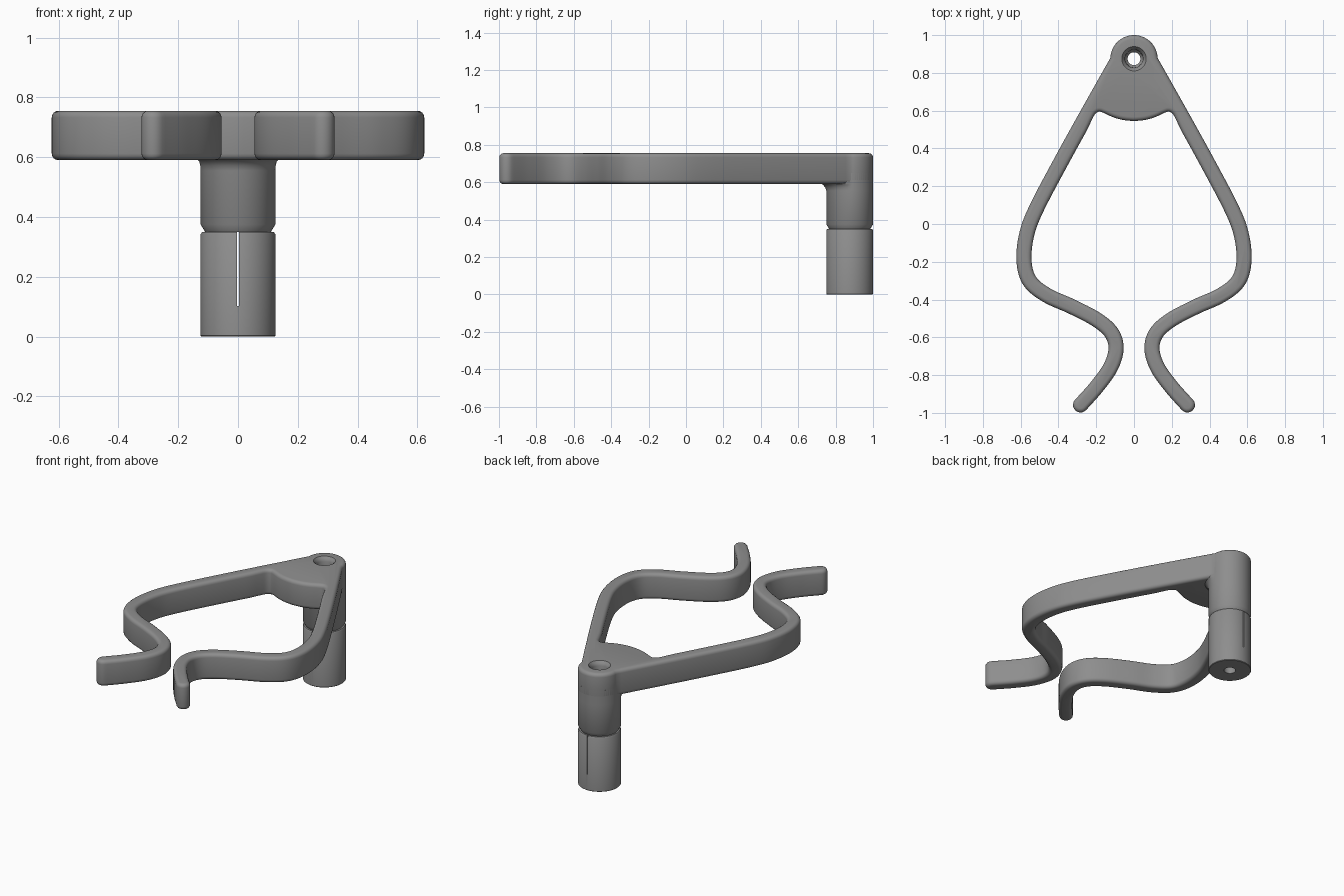
import bpy, bmesh, math
from mathutils import Vector

if "Cube" in bpy.data.objects:
    bpy.data.objects.remove(bpy.data.objects["Cube"])

POST_Y, POST_R = 0.875, 0.125
Z0, Z1 = 0.59, 0.755          # bracket underside and top
HALF = 0.04                   # half thickness of an arm

grey = bpy.data.materials.new("mid_grey")
grey.diffuse_color = (0.27, 0.27, 0.27, 1)
grey.use_nodes = True
grey.node_tree.nodes["Principled BSDF"].inputs["Base Color"].default_value = grey.diffuse_color


def finish(name, bm):
    bmesh.ops.recalc_face_normals(bm, faces=bm.faces[:])
    me = bpy.data.meshes.new(name)
    bm.to_mesh(me)
    bm.free()
    me.materials.append(grey)
    ob = bpy.data.objects.new(name, me)
    bpy.context.collection.objects.link(ob)
    return ob


def smooth(ob, angle=35):
    bpy.ops.object.select_all(action='DESELECT')
    ob.select_set(True)
    bpy.context.view_layer.objects.active = ob
    bpy.ops.object.shade_smooth_by_angle(angle=math.radians(angle))


def cut(ob, cutter):
    mod = ob.modifiers.new("cut", 'BOOLEAN')
    mod.operation, mod.solver, mod.object = 'DIFFERENCE', 'EXACT', cutter
    bpy.context.view_layer.update()
    deps = bpy.context.evaluated_depsgraph_get()
    me = bpy.data.meshes.new_from_object(ob.evaluated_get(deps))
    ob.modifiers.clear()
    ob.data = me
    bpy.data.objects.remove(cutter)


def lathe(name, profile, closed=True, seg=64):
    """Turn (radius, z, front flare) points about the post axis."""
    bm = bmesh.new()
    rings = []
    for r, z, flare in profile:
        ring = []
        for i in range(seg):
            a = 2 * math.pi * i / seg
            rr = r + flare * max(0.0, -math.sin(a)) ** 0.5
            ring.append(bm.verts.new((rr * math.cos(a), POST_Y + rr * math.sin(a), z)))
        rings.append(ring)
    n = len(rings)
    for k in range(n if closed else n - 1):
        a, b = rings[k], rings[(k + 1) % n]
        for i in range(seg):
            j = (i + 1) % seg
            bm.faces.new((a[i], a[j], b[j], b[i]))
    if not closed:
        bm.faces.new(rings[0])
        bm.faces.new(rings[-1])
    return finish(name, bm)


def spline(pts, steps=8):
    """Catmull-Rom curve through the points."""
    p = [Vector(q) for q in pts]
    p = [2 * p[0] - p[1]] + p + [2 * p[-1] - p[-2]]
    out = []
    for i in range(1, len(p) - 2):
        a, b, c, d = p[i - 1:i + 3]
        for s in range(steps):
            t = s / steps
            out.append(0.5 * (2 * b + (c - a) * t + (2 * a - 5 * b + 4 * c - d) * t ** 2
                              + (3 * b - a - 3 * c + d) * t ** 3))
    return out + [p[-2]]


# Right half of the bracket outline: post arc, outer arm, round tip, inner arm, web edge
centre = spline([(0.09, 0.86), (0.208, 0.651), (0.367, 0.365), (0.515, 0.085),
                 (0.569, -0.06), (0.582, -0.2), (0.55, -0.305), (0.46, -0.378),
                 (0.33, -0.437), (0.2, -0.505), (0.12, -0.575), (0.095, -0.66),
                 (0.125, -0.76), (0.2, -0.865), (0.283, -0.958)])
normals = []
for i in range(len(centre)):
    t = (centre[min(i + 1, len(centre) - 1)] - centre[max(i - 1, 0)]).normalized()
    normals.append(Vector((-t.y, t.x)))
half = [Vector((POST_R * math.cos(a), POST_Y + POST_R * math.sin(a)))
        for a in (math.radians(90 - 82 * i / 16) for i in range(17))]
half += [c + n * HALF for c, n in zip(centre, normals)]
tip, n = centre[-1], normals[-1]
t = Vector((n.y, -n.x))
half += [tip + HALF * (n * math.cos(a) + t * math.sin(a))
         for a in (math.pi * i / 10 for i in range(1, 10))]
inner = [c - n * HALF for c, n in zip(centre, normals)]
half += [p for p in reversed(inner) if p.y < 0.5]
half += spline([(0.238, 0.52), (0.222, 0.553), (0.206, 0.582), (0.185, 0.595),
                (0.16, 0.588), (0.115, 0.567), (0.06, 0.551), (0, 0.545)], 3)
outline = half + [Vector((-p.x, p.y)) for p in reversed(half[1:-1])]

# Bracket: two arms and web in one rounded slab
bm = bmesh.new()
base = bm.faces.new([bm.verts.new((p.x, p.y, Z0)) for p in outline])
ext = bmesh.ops.extrude_face_region(bm, geom=[base], use_keep_orig=True)
bmesh.ops.translate(bm, vec=(0, 0, Z1 - Z0),
                    verts=[v for v in ext["geom"] if isinstance(v, bmesh.types.BMVert)])
bmesh.ops.recalc_face_normals(bm, faces=bm.faces[:])
rim = [e for e in bm.edges if abs(e.verts[0].co.z - e.verts[1].co.z) < 1e-5]
bmesh.ops.bevel(bm, geom=rim, offset=0.022, segments=4, profile=0.5,
                affect='EDGES', clamp_overlap=False)
bracket = finish("bracket_arms", bm)

# Flared bore through the bracket
bore = lathe("bore_cutter", [(0.034, 0.5, 0), (0.034, 0.675, 0), (0.046, 0.69, 0),
                             (0.048, 0.728, 0), (0.053, 0.744, 0), (0.064, 0.754, 0),
                             (0.07, 0.765, 0)], closed=False, seg=48)
cut(bracket, bore)
smooth(bracket)

# Upper post with a small fillet under the web
upper = lathe("upper_post", [(0.034, 0.35, 0), (0.11, 0.35, 0), (POST_R, 0.375, 0),
                             (POST_R, 0.555, 0), (POST_R, 0.572, 0.006),
                             (POST_R, 0.585, 0.016), (POST_R, 0.593, 0.03),
                             (POST_R, 0.65, 0), (0.034, 0.65, 0)])
smooth(upper)

# Lower post with a thin slit on the front and back
lower = lathe("lower_post", [(0.034, 0, 0), (0.122, 0, 0), (POST_R, 0.003, 0),
                             (POST_R, 0.342, 0), (0.12, 0.35, 0), (0.034, 0.35, 0)])
bm = bmesh.new()
bmesh.ops.create_cube(bm, size=1)
bmesh.ops.scale(bm, vec=(0.006, 0.4, 0.3), verts=bm.verts[:])
bmesh.ops.translate(bm, vec=(0, POST_Y, 0.253), verts=bm.verts[:])
cut(lower, finish("slit_cutter", bm))
smooth(lower)
